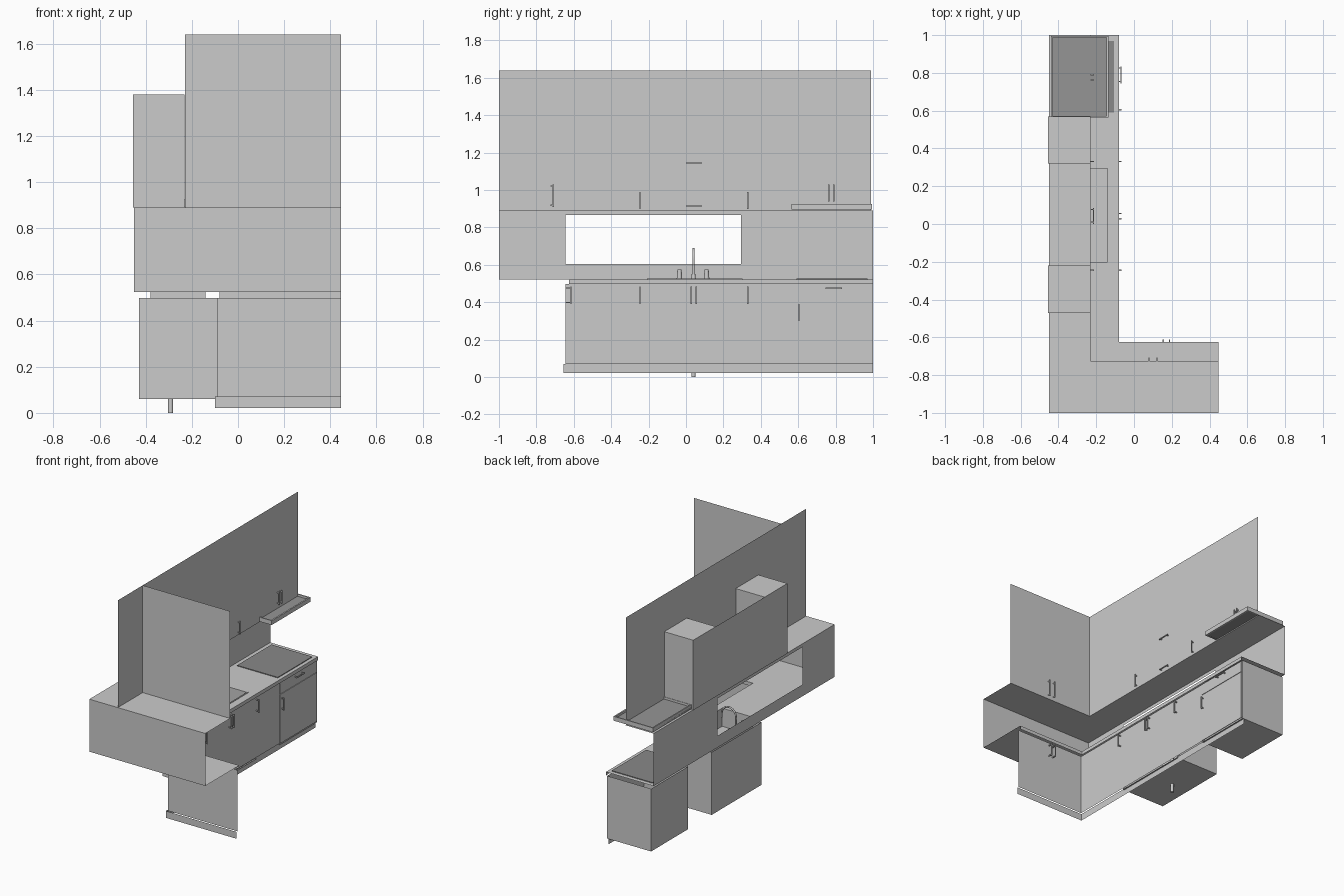
import bpy, bmesh, math
from mathutils import Vector

if "Cube" in bpy.data.objects:
    bpy.data.objects.remove(bpy.data.objects["Cube"])

def obj(name, bm, col=None):
    me = bpy.data.meshes.new(name)
    bm.to_mesh(me)
    bm.free()
    o = bpy.data.objects.new(name, me)
    bpy.context.collection.objects.link(o)
    if col:
        m = bpy.data.materials.new(name)
        m.diffuse_color = (*col, 1)
        m.use_nodes = True
        m.node_tree.nodes["Principled BSDF"].inputs["Base Color"].default_value = m.diffuse_color
        me.materials.append(m)
    return o

def add_box(bm, x0, x1, y0, y1, z0, z1, skip=""):
    """Box (flat when one size is zero); skip lists open sides: x X y Y z Z."""
    P = lambda *i: [bm.verts.new(((x0, x1)[a], (y0, y1)[b], (z0, z1)[c])) for a, b, c in i]
    sides = {"x": ((0,0,0),(0,0,1),(0,1,1),(0,1,0)), "X": ((1,0,0),(1,1,0),(1,1,1),(1,0,1)),
             "y": ((0,0,0),(1,0,0),(1,0,1),(0,0,1)), "Y": ((0,1,0),(0,1,1),(1,1,1),(1,1,0)),
             "z": ((0,0,0),(0,1,0),(1,1,0),(1,0,0)), "Z": ((0,0,1),(1,0,1),(1,1,1),(0,1,1))}
    flat = "X" if x0 == x1 else "Y" if y0 == y1 else "Z" if z0 == z1 else None
    for k, idx in sides.items():
        if (flat and k != flat) or k in skip:
            continue
        bm.faces.new(P(*idx))

def part(name, *boxes, col=None):
    bm = bmesh.new()
    for b in boxes:
        add_box(bm, *b)
    bmesh.ops.remove_doubles(bm, verts=bm.verts, dist=1e-5)
    return obj(name, bm, col)

def handle(name, face, at, a0, a1, axis, plane, out=0.018):
    """Bar handle with two posts. face: 'X' or 'Y' is the outward direction."""
    t = 0.003
    boxes = []
    def place(d0, d1, s0, s1, z0, z1):
        boxes.append((d0, d1, s0, s1, z0, z1) if face == "X" else (s0, s1, d0, d1, z0, z1))
    tip = plane + out
    runs = [(tip - 2*t, tip, a0, a1)] + [(plane, tip - 2*t, p, p + 2*t) for p in (a0 + .006, a1 - .012)]
    for d0, d1, r0, r1 in runs:
        if axis == "z":
            place(d0, d1, at - t, at + t, r0, r1)
        else:
            place(d0, d1, r0, r1, at - t, at + t)
    part(name, *boxes)

def tube(name, pts, r):
    cu = bpy.data.curves.new(name, "CURVE")
    cu.dimensions = "3D"
    cu.bevel_depth = r
    cu.bevel_resolution = 2
    cu.use_fill_caps = True
    s = cu.splines.new("POLY")
    s.points.add(len(pts) - 1)
    for p, c in zip(s.points, pts):
        p.co = (*c, 1)
    o = bpy.data.objects.new(name, cu)
    bpy.context.collection.objects.link(o)

def cone(name, x, y, z0, z1, r0, r1):
    bm = bmesh.new()
    bmesh.ops.create_cone(bm, cap_ends=True, segments=16, radius1=r0, radius2=r1, depth=z1 - z0)
    bmesh.ops.translate(bm, verts=bm.verts, vec=(x, y, (z0 + z1) / 2))
    o = obj(name, bm)
    for p in o.data.polygons:
        p.use_smooth = len(p.vertices) == 4

B, UF, LF, E = -0.45, -0.23, -0.09, 0.447   # back wall, upper front, lower front, leg end
CT, UP = 0.523, 0.89                        # counter top and upper cabinet floor

# upper cabinets: fronts and L-shaped floor
part("upper_front_long", (UF, UF, -1, .99, UP, 1.64))
part("upper_front_short", (UF, E, -.725, -.725, UP, 1.64))
part("upper_floor", (B, UF, -1, 1, UP, UP), (UF, E, -1, -.725, UP, UP))

# two ducts joined by a back panel
for i, (y0, y1) in enumerate(((-.47, -.22), (.32, .57))):
    part(f"upper_duct_{i}", (-.455, UF - .001, y0, y1, UP, 1.38, "z"))
part("upper_back_panel", (-.455, -.455, -.22, .32, UP, 1.38))

# backsplash walls with window opening
part("back_wall", (B, B, -1, -.645, CT, UP), (B, B, .295, 1, CT, UP),
     (B, B, -.645, .295, CT, .605), (B, B, -.645, .295, .867, UP))
part("side_wall", (B, E, -1, -1, CT, UP))

# worktop with sink cut-out and front lips
sx0, sx1, sy0, sy1 = -.38, -.14, -.2, .295
part("worktop", (B, -.08, -1, sy0, CT, CT), (B, -.08, sy1, 1, CT, CT),
     (B, sx0, sy0, sy1, CT, CT), (sx1, -.08, sy0, sy1, CT, CT), (-.08, E, -1, -.625, CT, CT))
part("worktop_lip", (-.08, -.08, -.625, 1, .498, CT), (-.08, E, -.625, -.625, .498, CT))

# sink, rim and drain
part("sink_basin", (sx0, sx1, sy0, sy1, .4, CT, "Z"))
w = .008
part("sink_rim", (sx0 - w, sx0, sy0 - w, sy1 + w, CT, CT + .004), (sx1, sx1 + w, sy0 - w, sy1 + w, CT, CT + .004),
     (sx0, sx1, sy0 - w, sy0, CT, CT + .004), (sx0, sx1, sy1, sy1 + w, CT, CT + .004))
cone("drain_pipe", -.292, .04, 0, .4, .011, .011)

# tap with two knobs
arch = [(-.415, .04, CT), (-.415, .04, .63)]
arch += [(-.36 - .055 * math.cos(a), .04, .63 + .055 * math.sin(a)) for a in (math.pi * i / 10 for i in range(1, 11))]
tube("tap_spout", arch + [(-.305, .04, .6)], .006)
cone("tap_base", -.415, .04, CT, .55, .013, .01)
for i, y in enumerate((-.035, .11)):
    cone(f"tap_knob_{i}", -.415, y, CT, .575, .015, .011)

# cooktop
part("cooktop", (-.42, -.105, .59, .97, CT, .528), col=(.25, .25, .25))

# lower fronts and kick boards
part("lower_front_long", (LF, LF, -.645, 1, .07, .498))
part("lower_front_short", (LF, E, -.645, -.645, .07, .498))
part("kick_board_long", (-.1, -.1, -.655, 1, .022, .07))
part("kick_board_short", (-.1, E, -.655, -.655, .022, .07))
part("oven_panel", (LF, LF + .004, .585, .99, .07, .412), (LF, LF + .004, .585, .99, .417, .495))

# lower cabinet boxes behind the fronts
part("sink_cabinet", (-.43, LF, -.22, .33, .06, .498, "ZX"))
part("end_cabinet", (-.43, LF, .59, 1, .06, .498, "ZX"))

# extractor hood
part("hood_body", (-.44, -.145, .57, .99, .897, .91), col=(.3, .3, .3))
part("hood_rim", (-.145, -.135, .565, .995, .895, .925), (-.44, -.145, .565, .573, .895, .925),
     (-.44, -.145, .987, .995, .895, .925), (-.44, -.432, .573, .987, .895, .925))

# handles on the long run
spec = [("upper", "z", -.245, .9, .99, UF), ("upper", "z", .33, .9, .99, UF),
        ("upper", "y", .915, 0, .085, UF), ("upper", "y", 1.145, 0, .085, UF),
        ("upper", "z", .763, .94, 1.03, UF), ("upper", "z", .79, .94, 1.03, UF),
        ("lower", "z", -.245, .39, .485, LF), ("lower", "z", .33, .39, .485, LF),
        ("lower", "z", .028, .39, .485, LF), ("lower", "z", .055, .39, .485, LF),
        ("lower", "y", .475, .745, .835, LF), ("lower", "z", .605, .3, .39, LF)]
for i, (n, ax, at, a0, a1, pl) in enumerate(spec):
    handle(f"{n}_handle_{i}", "X", at, a0, a1, ax, pl, .018 if n == "upper" else .025)

# handles on the short run
for i, x in enumerate((.08, .122)):
    handle(f"short_upper_handle_{i}", "Y", x, .91, 1.03, "z", -.725)
for i, x in enumerate((.155, .187)):
    handle(f"short_lower_handle_{i}", "Y", x, .39, .485, "z", -.645, .033)
